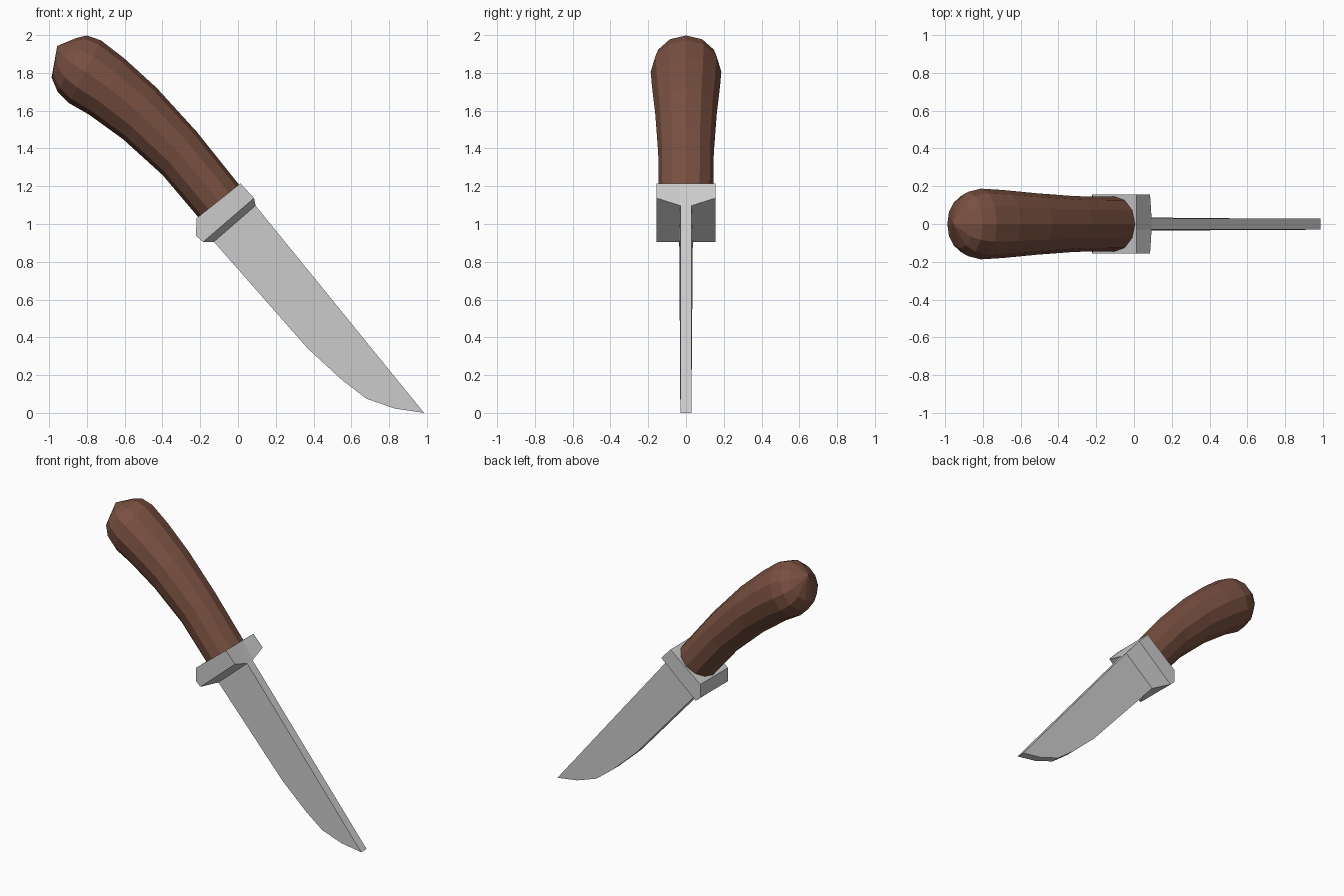
import bpy
import bmesh
import math

if "Cube" in bpy.data.objects:
    bpy.data.objects.remove(bpy.data.objects["Cube"])


def loft(name, rings, color=None, apex=None):
    """Skin equal-length rings; close ends with a cap, or a fan to apex."""
    bm = bmesh.new()
    loops = [[bm.verts.new(co) for co in ring] for ring in rings]
    n = len(loops[0])
    for a, b in zip(loops, loops[1:]):
        for i in range(n):
            j = (i + 1) % n
            bm.faces.new((a[i], a[j], b[j], b[i]))
    bm.faces.new(loops[0][::-1])
    if apex:
        tip = bm.verts.new(apex)
        for i in range(n):
            bm.faces.new((loops[-1][i], loops[-1][(i + 1) % n], tip))
    else:
        bm.faces.new(loops[-1])
    bmesh.ops.recalc_face_normals(bm, faces=bm.faces[:])
    mesh = bpy.data.meshes.new(name)
    bm.to_mesh(mesh)
    bm.free()
    obj = bpy.data.objects.new(name, mesh)
    bpy.context.collection.objects.link(obj)
    if color:
        mat = bpy.data.materials.new(name + "_material")
        mat.diffuse_color = color
        mat.use_nodes = True
        mat.node_tree.nodes["Principled BSDF"].inputs["Base Color"].default_value = mat.diffuse_color
        mesh.materials.append(mat)
    return obj


# Blade: side profile (x, z, half thickness), slightly thicker at the heel
blade = [(0.05, 1.15, 0.03), (-0.165, 0.95, 0.036), (-0.127, 0.905, 0.036),
         (0.37, 0.34, 0.03), (0.55, 0.175, 0.03), (0.68, 0.075, 0.03),
         (0.83, 0.023, 0.03), (0.985, 0.0, 0.03)]
loft("blade", [[(x, s * t, z) for x, z, t in blade] for s in (1, -1)])

# Guard: block whose underside slopes out to a ridge around the blade
shared = [(-0.222, 0.937), (-0.22, 1.03), (0.013, 1.215)]
outer = shared + [(0.085, 1.137), (-0.185, 0.905)]
inner = shared + [(0.093, 1.098), (-0.127, 0.905)]
layers = [(0.155, outer), (0.032, inner), (-0.032, inner), (-0.155, outer)]
loft("guard", [[(x, y, z) for x, z in profile] for y, profile in layers])

# Handle: faceted grip through (upper point, lower point, half width) sections
sections = [((0.008, 1.205), (-0.205, 1.03), 0.145),
            ((-0.22, 1.49), (-0.40, 1.26), 0.147),
            ((-0.43, 1.72), (-0.61, 1.45), 0.163),
            ((-0.60, 1.875), (-0.79, 1.58), 0.18),
            ((-0.725, 1.972), (-0.895, 1.64), 0.187),
            ((-0.80, 1.998), (-0.955, 1.70), 0.170),
            ((-0.855, 1.985), (-0.987, 1.775), 0.13)]
SIDES = 12
rings = []
for (ux, uz), (lx, lz), w in sections:
    ring = []
    for i in range(SIDES):
        a = 2 * math.pi * i / SIDES
        c, s = math.cos(a) / 2, math.sin(a)
        ring.append(((ux + lx) / 2 + c * (ux - lx), w * s,
                     (uz + lz) / 2 + c * (uz - lz)))
    rings.append(ring)
loft("handle", rings, (0.19, 0.08, 0.052, 1), apex=(-0.957, 0.0, 1.943))
